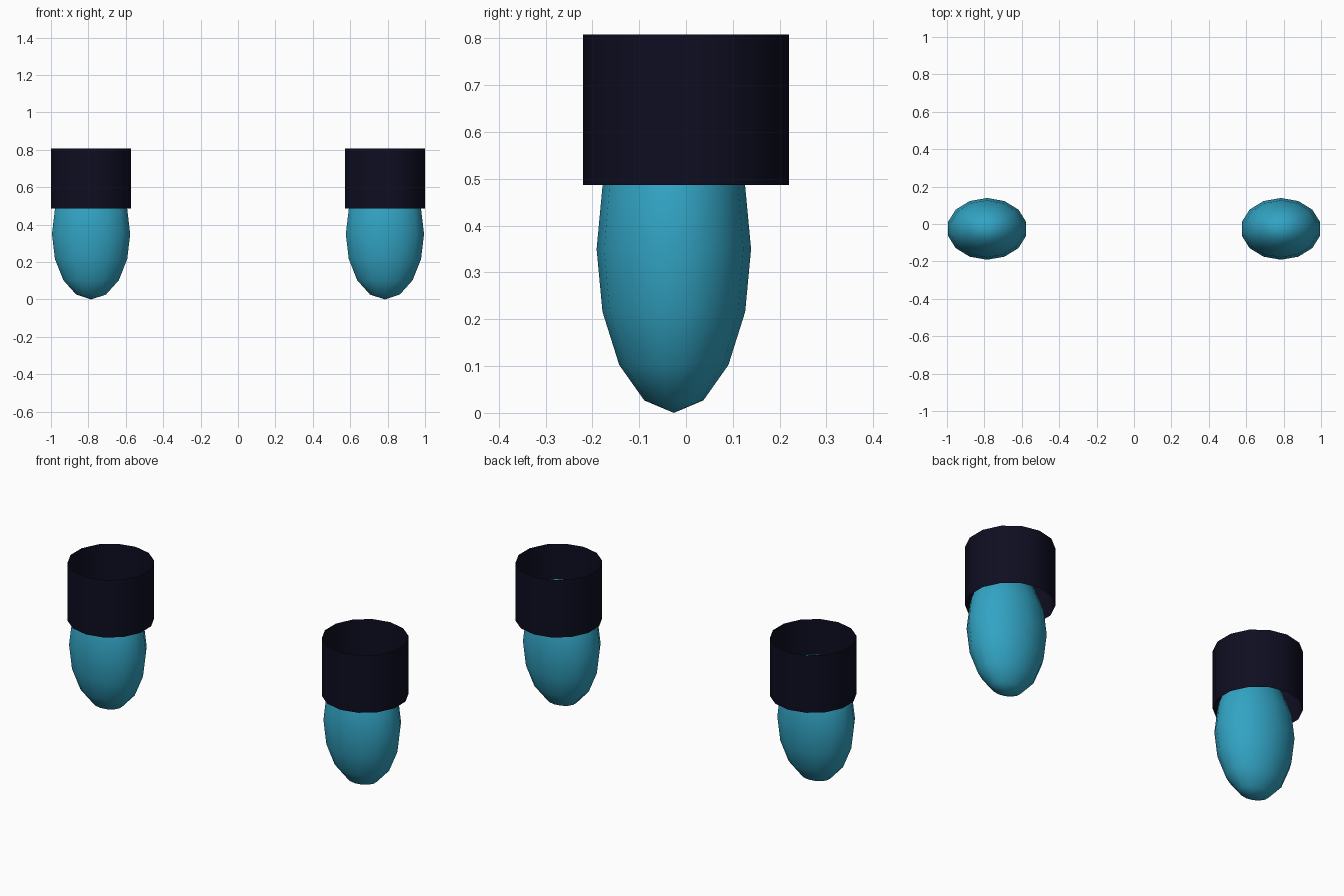
import bpy, bmesh, math

if "Cube" in bpy.data.objects:
    bpy.data.objects.remove(bpy.data.objects["Cube"])

SIDES = 14
CENTRE_X = 0.7855


def material(name, rgb):
    m = bpy.data.materials.new(name)
    m.diffuse_color = (*rgb, 1.0)
    m.use_nodes = True
    m.node_tree.nodes["Principled BSDF"].inputs["Base Color"].default_value = m.diffuse_color
    return m


teal = material("teal", (0.032, 0.37, 0.55))
navy = material("dark_navy", (0.0042, 0.0042, 0.0152))


def lathe(name, profile, scale, location, mat, angle):
    """Turn (radius, height) points round z; zero radius makes a pole."""
    bm = bmesh.new()
    rings = []
    for r, z in profile:
        if r < 1e-6:
            rings.append([bm.verts.new((0, 0, z * scale[2]))] * SIDES)
            continue
        rings.append([bm.verts.new((r * scale[0] * math.sin(a),
                                    r * scale[1] * math.cos(a),
                                    z * scale[2]))
                      for a in (2 * math.pi * i / SIDES for i in range(SIDES))])
    for low, high in zip(rings, rings[1:]):
        for i in range(SIDES):
            j = (i + 1) % SIDES
            corners = list(dict.fromkeys((low[j], low[i], high[i], high[j])))
            bm.faces.new(corners)
    mesh = bpy.data.meshes.new(name)
    bm.to_mesh(mesh)
    bm.free()
    mesh.materials.append(mat)
    ob = bpy.data.objects.new(name, mesh)
    ob.location = location
    bpy.context.collection.objects.link(ob)
    bpy.ops.object.select_all(action='DESELECT')
    bpy.context.view_layer.objects.active = ob
    ob.select_set(True)
    bpy.ops.object.shade_smooth_by_angle(angle=math.radians(angle))
    return ob


# Eight-band round profile from bottom pole to top pole
round_profile = [(math.cos(t), math.sin(t))
                 for t in (math.pi * (k / 8 - 0.5) for k in range(9))]

for side, sx in (("left", -1), ("right", 1)):
    # Egg-shaped hand
    lathe(side + "_hand", round_profile, (0.2145, 0.165, 0.35),
          (sx * CENTRE_X, -0.026, 0.35), teal, 60)
    # Open thin-walled cuff
    lathe(side + "_cuff", [(1, 0), (1, 1)], (0.22, 0.22, 0.321),
          (sx * CENTRE_X, 0, 0.487), navy, 40)
